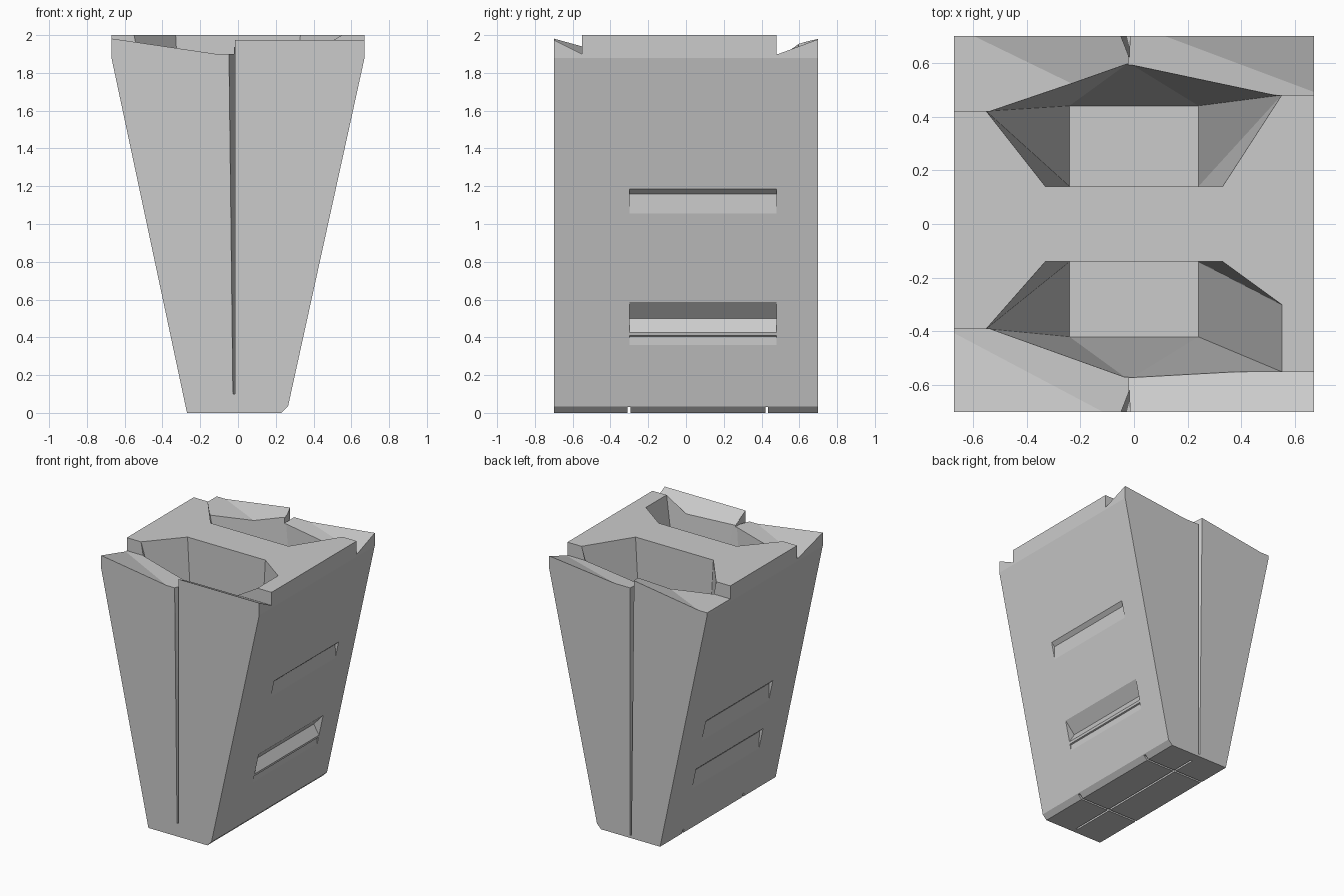
import bpy, bmesh

if "Cube" in bpy.data.objects:
    bpy.data.objects.remove(bpy.data.objects["Cube"])


def hull(name, pts):
    """Convex solid through a few corner points."""
    bm = bmesh.new()
    for p in pts:
        bm.verts.new(p)
    res = bmesh.ops.convex_hull(bm, input=bm.verts[:])
    junk = {g for g in res["geom_interior"] + res["geom_unused"] if isinstance(g, bmesh.types.BMVert)}
    if junk:
        bmesh.ops.delete(bm, geom=list(junk), context='VERTS')
    bmesh.ops.dissolve_limit(bm, angle_limit=0.002, verts=bm.verts[:], edges=bm.edges[:])
    bmesh.ops.recalc_face_normals(bm, faces=bm.faces[:])
    me = bpy.data.meshes.new(name)
    bm.to_mesh(me)
    bm.free()
    ob = bpy.data.objects.new(name, me)
    bpy.context.collection.objects.link(ob)
    return ob


def prism_y(name, prof, y0, y1):
    return hull(name, [(x, y, z) for y in (y0, y1) for x, z in prof])


def side_x(z):
    return 0.27 + 0.40 * z / 1.88


# Tapered body with a short vertical band at the top
body = prism_y("tapered_body", [(-0.27, 0), (0.23, 0), (0.265, 0.035), (0.67, 1.88),
                                (0.67, 2), (-0.67, 2), (-0.67, 1.88)], -0.7, 0.7)
cutters = []

# Two deep funnel pockets either side of the central bridge
pockets = [
    ("back", [(-.33, .14), (.33, .14), (.55, .48), (-.02, .6), (-.55, .42)], .14, .44),
    ("front", [(-.33, -.14), (.33, -.14), (.55, -.3), (.55, -.55), (-.02, -.58), (-.55, -.39)], -.14, -.42),
]
for n, poly, ya, yb in pockets:
    pts = [(x, y, z) for x, y in poly for z in (2.0, 2.2)]
    pts += [(x, y, 0.35) for x in (-.24, .24) for y in (ya, yb)]
    cutters.append(hull(n + "_pocket_cutter", pts))

# Sloping rims: side, outer sign, inner y, height at outer corner and at groove
for sx, sy, yi, zo, zg in [(-1, -1, .39, 2.0, 1.9), (1, -1, .55, 2.0, 2.0),
                           (1, 1, .48, 2.0, 1.92), (-1, 1, .42, 1.9, 2.0)]:
    pts = []
    for x, z in ((0.7 * sx, zo), (-0.02, zg)):
        pts += [(x, sy * .7, z), (x, sy * .75, z), (x, sy * .75, 2.2),
                (x, sy * yi, 1.9), (x, sy * yi, 2.2)]
    cutters.append(hull("rim_cutter", pts))

# Narrowing vertical V grooves, front and back
for sy, zb in ((-1, .1), (1, .02)):
    pts = []
    for z, w, d in ((2.1, .035, .615), (zb, .012, .66)):
        pts += [(-.015 - w, sy * .7, z), (-.015 - w, sy * .75, z), (-.015, sy * .75, z),
                (-.015, sy * .7, z), (-.017, sy * d, z)]
    cutters.append(hull("groove_cutter", pts))

# Louvre recesses in the sides: side, y range, bottom, deepest, top, depth
for s, y0, y1, z0, zm, z1, d in [
        (1, -.3, .48, 1.03, 1.16, 1.19, .028), (1, -.3, .48, .75, .785, .88, .007),
        (1, -.3, .48, .31, .405, .412, .02), (1, -.3, .48, .414, .50, .60, .07),
        (1, -.55, -.3, .19, .22, .31, .007),
        (-1, -.39, .42, .75, .88, .91, .025), (-1, -.39, .42, .36, .49, .52, .025)]:
    prof = [(side_x(z0), z0), (side_x(zm) - d, zm), (side_x(z1), z1),
            (side_x(z1) + .05, z1), (side_x(z0) + .05, z0)]
    cutters.append(prism_y("louvre_cutter", [(s * x, z) for x, z in prof], y0, y1))

# Seams between the base plates
for x0, x1, y0, y1 in [(-.025, -.01, -.66, .62), (-.3, .3, -.31, -.295), (-.3, .3, .42, .435)]:
    cutters.append(hull("seam_cutter", [(x, y, z) for x in (x0, x1) for y in (y0, y1) for z in (-.05, .03)]))

# Carve, then remove the cutters
for c in cutters:
    c.hide_render = True
    m = body.modifiers.new(c.name, 'BOOLEAN')
    m.operation = 'DIFFERENCE'
    m.solver = 'EXACT'
    m.object = c
bpy.context.view_layer.objects.active = body
body.select_set(True)
for m in list(body.modifiers):
    bpy.ops.object.modifier_apply(modifier=m.name)
for c in cutters:
    bpy.data.objects.remove(c)
